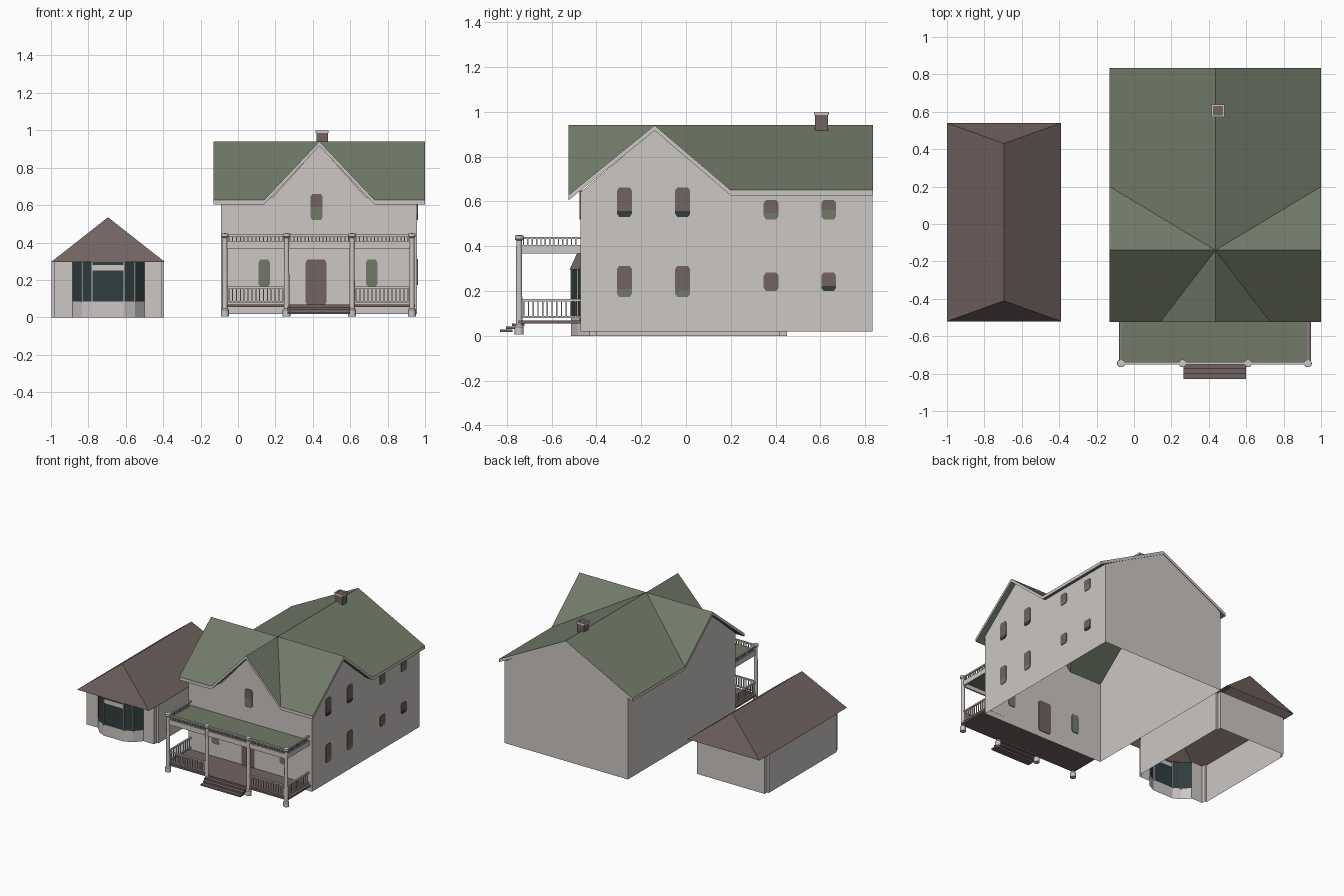
import bpy, bmesh, math
from mathutils import Vector

if "Cube" in bpy.data.objects:
    bpy.data.objects.remove(bpy.data.objects["Cube"])

def mat(name, c):
    m = bpy.data.materials.new(name)
    m.diffuse_color = (*c, 1)
    m.use_nodes = True
    m.node_tree.nodes["Principled BSDF"].inputs["Base Color"].default_value = m.diffuse_color
    return m

WHITE = mat("warm white", (0.60, 0.57, 0.55))
GREEN = mat("moss green", (0.165, 0.195, 0.14))
BROWN = mat("dusty brown", (0.165, 0.125, 0.117))
TEAL = mat("dark teal glass", (0.03, 0.047, 0.047))

def finish(name, bm, mats, recalc=True):
    if recalc:
        bmesh.ops.recalc_face_normals(bm, faces=bm.faces[:])
    me = bpy.data.meshes.new(name)
    bm.to_mesh(me)
    bm.free()
    for m in mats:
        me.materials.append(m)
    ob = bpy.data.objects.new(name, me)
    bpy.context.collection.objects.link(ob)
    return ob

def add_box(bm, x0, x1, y0, y1, z0, z1):
    r = bmesh.ops.create_cube(bm, size=1)
    for v in r["verts"]:
        v.co = Vector((x0 + (v.co.x + .5) * (x1 - x0), y0 + (v.co.y + .5) * (y1 - y0),
                       z0 + (v.co.z + .5) * (z1 - z0)))

def boxes(name, m, *dims):
    bm = bmesh.new()
    for d in dims:
        add_box(bm, *d)
    return finish(name, bm, [m])

def sheet(name, faces, mats):
    bm = bmesh.new()
    for f in faces:
        bm.faces.new([bm.verts.new(p) for p in f])
    bmesh.ops.remove_doubles(bm, verts=bm.verts[:], dist=1e-5)
    return finish(name, bm, mats)

# ---- house walls: open at the bottom, gabled on all four sides
CX, CY, RZ = 0.435, -0.14, 0.94
XL, XR, YF, YB, Z0 = -0.09, 0.957, -0.472, 0.832, 0.018
front = [(XL, YF, Z0), (XR, YF, Z0), (XR, YF, .64), (CX + .25, YF, .64),
         (CX, YF, .92), (CX - .25, YF, .64), (XL, YF, .64)]
back = [(XL, YB, Z0), (XR, YB, Z0), (XR, YB, .645), (CX, YB, .925), (XL, YB, .645)]
def side(x):
    return [(x, YF, Z0), (x, YB, Z0), (x, YB, .645), (x, .178, .645), (x, CY, .92), (x, YF, .64)]
sheet("house_walls", [front, back, side(XL), side(XR)], [WHITE])

# ---- crossed gable roof: green slab with white fascia edges
def build_roof():
    ax, bx, fy, by, fz, bz = -.13, 1.0, -.525, .835, .628, .65
    P, F, B = (CX, CY, RZ), (CX, fy, RZ), (CX, by, RZ)
    faces = []
    for ex, vx in ((ax, .14), (bx, .73)):
        E, V, C = (ex, CY, RZ), (vx, fy, fz), (ex, fy, fz)
        W, K = (ex, .2, bz), (ex, by, bz)
        faces += [[P, E, C, V], [P, V, F], [P, E, W], [P, W, K, B]]
    bm = bmesh.new()
    for f in faces:
        bm.faces.new([bm.verts.new(p) for p in f])
    bmesh.ops.remove_doubles(bm, verts=bm.verts[:], dist=1e-5)
    r = bmesh.ops.extrude_face_region(bm, geom=bm.faces[:], use_keep_orig=True)
    for g in r["geom"]:
        if isinstance(g, bmesh.types.BMVert):
            g.co.z -= 0.024
    bmesh.ops.recalc_face_normals(bm, faces=bm.faces[:])
    for f in bm.faces:
        f.material_index = 1 if abs(f.normal.z) < .05 else 0
    finish("house_roof", bm, [GREEN, WHITE], False)
build_roof()

# ---- chimney
boxes("chimney", BROWN, (.42, .48, .577, .633, .88, .992))
boxes("chimney_rim", WHITE, (.415, .485, .572, .58, .985, 1), (.415, .485, .63, .638, .985, 1),
      (.415, .423, .572, .638, .985, 1), (.477, .485, .572, .638, .985, 1))

# ---- windows and door: thin plates through the wall, lower sash below the split
def plate(name, wall, c, w, z0, z1, split, top, low, chamfer=.014):
    h = w / 2
    rows = [(z0, h - chamfer * .7), (z0 + chamfer, h), (split, h), (z1 - chamfer, h), (z1, h - chamfer * .7)]
    rows.sort()
    bm = bmesh.new()
    rings = []
    for z, hw in rows:
        ring = []
        for a, d in ((-hw, -1), (hw, -1), (hw, 1), (-hw, 1)):
            d *= .0045
            p = (c + a, YF + d, z) if wall == "front" else (XR + d, c + a, z)
            ring.append(bm.verts.new(p))
        rings.append(ring)
    for a, b in zip(rings, rings[1:]):
        for i in range(4):
            j = (i + 1) % 4
            f = bm.faces.new((a[i], a[j], b[j], b[i]))
            f.material_index = 1 if b[0].co.z <= split + 1e-5 else 0
    bm.faces.new(rings[0]).material_index = 1
    bm.faces.new(rings[-1])
    finish(name, bm, [top, low])

plate("front_door", "front", .417, .11, .066, .308, .08, BROWN, BROWN)
for x in (.14, .715):
    plate("front_window", "front", x, .062, .165, .308, .2, GREEN, GREEN)
plate("gable_window", "front", .42, .064, .52, .66, .59, BROWN, GREEN)
for y, z0, z1, s, low in ((-.275, .53, .663, .556, TEAL), (-.275, .172, .312, .208, GREEN),
                          (-.015, .53, .663, .556, TEAL), (-.015, .172, .312, .205, GREEN),
                          (.38, .52, .606, .548, GREEN), (.38, .2, .282, .214, BROWN),
                          (.637, .52, .606, .562, GREEN), (.637, .2, .282, .222, TEAL)):
    plate("side_window", "right", y, .066, z0, z1, s, BROWN, low)

# ---- porch: deck, roof slab, beams
PY, COLS = -.745, (-.07, .26, .61, .93)
boxes("porch_deck", BROWN, (-.08, .945, PY - .005, YF, .054, .068))
boxes("porch_roof", GREEN, (-.07, .935, PY, YF, .397, .406))
boxes("porch_beams", WHITE, (-.07, .93, PY - .006, PY + .006, .367, .405),
      (-.076, -.064, PY, YF, .367, .405), (.924, .936, PY, YF, .367, .405))

# ---- porch columns, turned profile
def column(x):
    prof = [(.0, .005), (.021, .005), (.021, .04), (.015, .048), (.013, .425), (.02, .432), (.02, .448), (0, .45)]
    bm = bmesh.new()
    vs = [bm.verts.new((r, 0, z)) for r, z in prof]
    es = [bm.edges.new(e) for e in zip(vs, vs[1:])]
    bmesh.ops.spin(bm, geom=vs + es, cent=(0, 0, 0), axis=(0, 0, 1), angle=2 * math.pi, steps=14)
    bmesh.ops.remove_doubles(bm, verts=bm.verts[:], dist=1e-4)
    ob = finish("porch_column", bm, [WHITE])
    ob.location = (x, PY, 0)
    bpy.context.view_layer.objects.active = ob
    ob.select_set(True)
    bpy.ops.object.shade_smooth_by_angle()
    ob.select_set(False)
for x in COLS:
    column(x)

# ---- railings with balusters
def railing(name, a, b, along_x, fixed, z0, z1, step, lower_rail=True):
    bm = bmesh.new()
    def bar(u0, u1, t, za, zb):
        if along_x:
            add_box(bm, u0, u1, fixed - t, fixed + t, za, zb)
        else:
            add_box(bm, fixed - t, fixed + t, u0, u1, za, zb)
    bar(a, b, .006, z1 - .01, z1)
    if lower_rail:
        bar(a, b, .005, z0, z0 + .008)
    n = round((b - a) / step)
    for i in range(1, n):
        u = a + (b - a) * i / n
        bar(u - .003, u + .003, .003, z0, z1 - .005)
    finish(name, bm, [WHITE])

for i in range(3):
    if i != 1:
        railing("lower_railing", COLS[i], COLS[i + 1], True, PY, .08, .164, .021)
    railing("upper_railing", COLS[i], COLS[i + 1], True, PY, .403, .442, .02, False)
for x in (COLS[0], COLS[3]):
    railing("lower_side_railing", PY, YF, False, x, .08, .164, .021)
    railing("upper_side_railing", PY, YF, False, x, .403, .442, .02, False)

# ---- front steps
boxes("front_steps", BROWN, *[(.265, .6, -.83 + .027 * i, -.775 + .027 * i, .017 + .013 * i, .029 + .013 * i)
                             for i in range(4)])

# ---- garage walls: open strip with stepped corners, bay sill in front
BAY = [(-.5, -.43), (-.55, -.485), (-.61, -.513), (-.78, -.513), (-.835, -.485), (-.885, -.43)]
half = [(-.5, -.43), (-.41, -.43), (-.41, -.4), (-.395, -.4), (-.395, .42), (-.41, .42), (-.41, .45)]
path = half + [(-1.391 - x, y) for x, y in reversed(half[1:])] + [(-.885, -.43)]
def strip(pts, z0, z1):
    return [[(*a, z0), (*b, z0), (*b, z1), (*a, z1)] for a, b in zip(pts, pts[1:])]
sheet("garage_walls", strip(path, 0, .296), [WHITE])
sheet("bay_sill", strip(BAY, 0, .085), [WHITE])
sheet("bay_glass", strip(BAY[:3], .085, .296) + strip(BAY[3:], .085, .296)
      + strip(BAY[2:4], .085, .25) + strip(BAY[2:4], .28, .296), [TEAL])
sheet("bay_transom", strip(BAY[2:4], .25, .28), [WHITE])
boxes("bay_posts", WHITE, *[(x - .003, x + .003, y - .003, y + .003, .08, .295) for x, y in BAY[1:5]])

# ---- garage hip roof
A, B, C, D = [(x, y, .295) for x, y in ((-1, -.52), (-.39, -.52), (-.39, .54), (-1, .54))]
R1, R2 = (-.695, -.41, .535), (-.695, .43, .535)
sheet("garage_roof", [[A, B, R1], [B, C, R2, R1], [C, D, R2], [D, A, R1, R2]], [BROWN])
